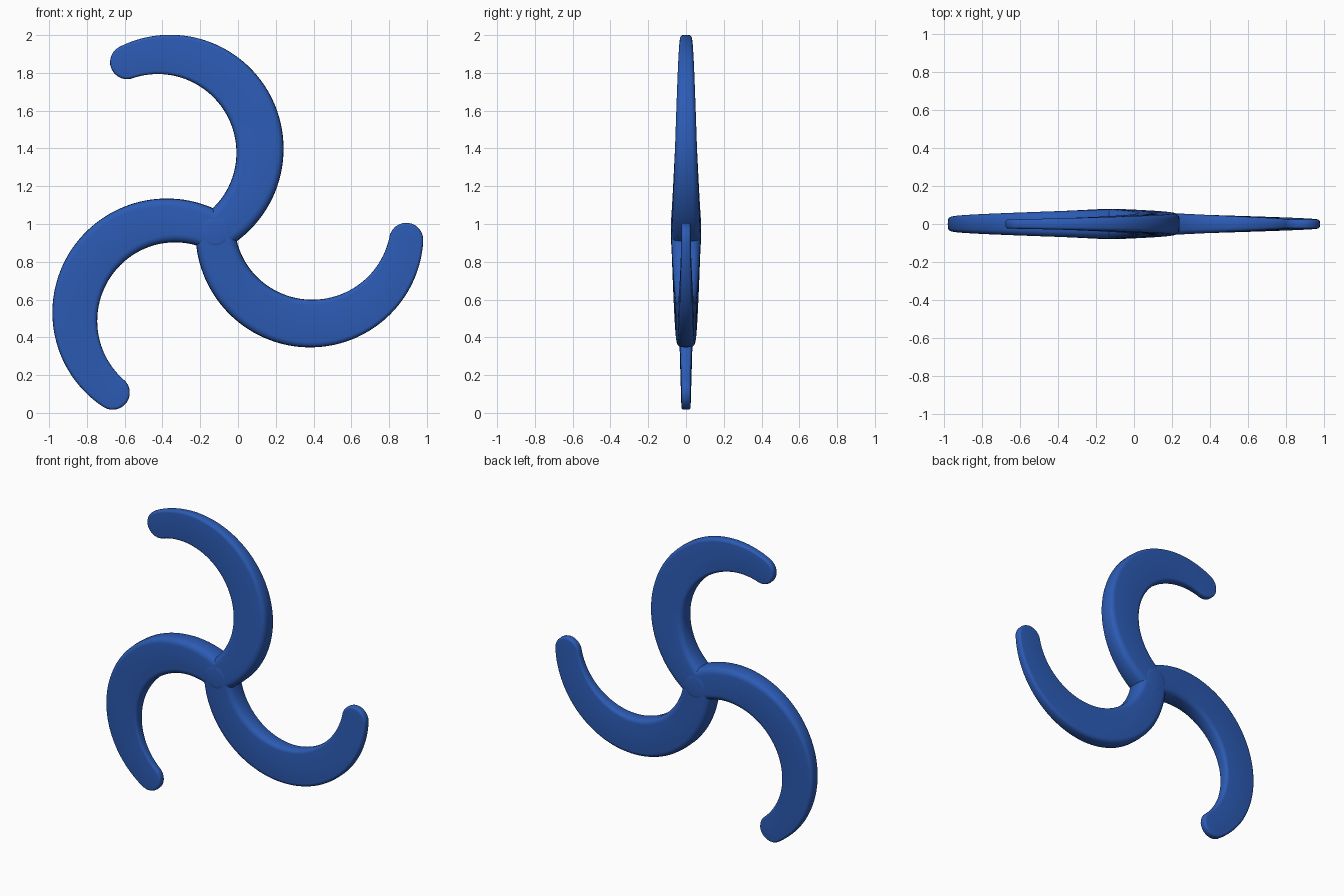
import bpy
import bmesh
from math import sin, cos, pi, radians

if "Cube" in bpy.data.objects:
    bpy.data.objects.remove(bpy.data.objects["Cube"])

HUB = (-0.12, 0.96)       # where the arms meet, in x and z
SWEEP = radians(175)      # how far each arm curls
ARC_CENTRE = 0.507
STEPS, CAP_STEPS, ROUND_STEPS = 64, 12, 10

blue = bpy.data.materials.new("blue")
blue.use_nodes = True
blue.diffuse_color = (0.025, 0.105, 0.46, 1)
blue.node_tree.nodes["Principled BSDF"].inputs["Base Color"].default_value = blue.diffuse_color


def half_width(u):
    return 0.105 - 0.017 * u + 0.03 * sin(SWEEP * u)


def half_thickness(u):
    return 0.025 + 0.055 * (1 - u) ** 1.2


def offset_point(u, across, along, inset):
    """Point beside the arc's centre line, in units of the inset half width."""
    a = SWEEP * u
    width = half_width(u) - inset
    r = 0.507 - 0.02 * sin(a) + across * width
    return (ARC_CENTRE - r * cos(a) + along * width * sin(a),
            -r * sin(a) - along * width * cos(a))


# Outline as (u, across, along): outer side, tip cap, inner side, root cap
outline = [(i / STEPS, 1, 0) for i in range(STEPS + 1)]
outline += [(1, cos(pi * k / CAP_STEPS), sin(pi * k / CAP_STEPS)) for k in range(1, CAP_STEPS)]
outline += [(1 - i / STEPS, -1, 0) for i in range(STEPS + 1)]
outline += [(0, -cos(pi * k / CAP_STEPS), -sin(pi * k / CAP_STEPS)) for k in range(1, CAP_STEPS)]


def build_arm(name, turn):
    bm = bmesh.new()
    layers = []
    # Stack of inset outlines from back to front, giving rounded edges
    for j in range(ROUND_STEPS + 1):
        phi = -pi / 2 + pi * j / ROUND_STEPS
        ring = []
        for u, across, along in outline:
            t = half_thickness(u)
            fillet = 0.6 * t
            x, z = offset_point(u, across, along, fillet * (1 - cos(phi)))
            flat = (t - fillet) * max(-1, min(1, phi * 1000))
            ring.append(bm.verts.new((HUB[0] + x * cos(turn) - z * sin(turn),
                                      flat + fillet * sin(phi),
                                      HUB[1] + x * sin(turn) + z * cos(turn))))
        layers.append(ring)

    count = len(outline)
    for low, high in zip(layers, layers[1:]):
        for i in range(count):
            n = (i + 1) % count
            bm.faces.new((low[i], low[n], high[n], high[i]))

    # Broad faces: rungs joining the outer side to the inner side
    last = 2 * STEPS + CAP_STEPS
    for ring in (layers[0], layers[-1]):
        for i in range(STEPS):
            bm.faces.new((ring[i], ring[i + 1], ring[last - i - 1], ring[last - i]))
        bm.faces.new(ring[STEPS:STEPS + CAP_STEPS + 1])
        bm.faces.new(ring[last:] + ring[:1])

    bmesh.ops.recalc_face_normals(bm, faces=bm.faces)
    mesh = bpy.data.meshes.new(name)
    bm.to_mesh(mesh)
    bm.free()
    mesh.materials.append(blue)
    arm = bpy.data.objects.new(name, mesh)
    bpy.context.collection.objects.link(arm)
    return arm


bpy.ops.object.select_all(action="DESELECT")
for index, name in enumerate(("left_arm", "top_arm", "right_arm")):
    arm = build_arm(name, index * 2 * pi / 3)
    arm.select_set(True)
    bpy.context.view_layer.objects.active = arm
bpy.ops.object.shade_smooth_by_angle(angle=radians(40))
